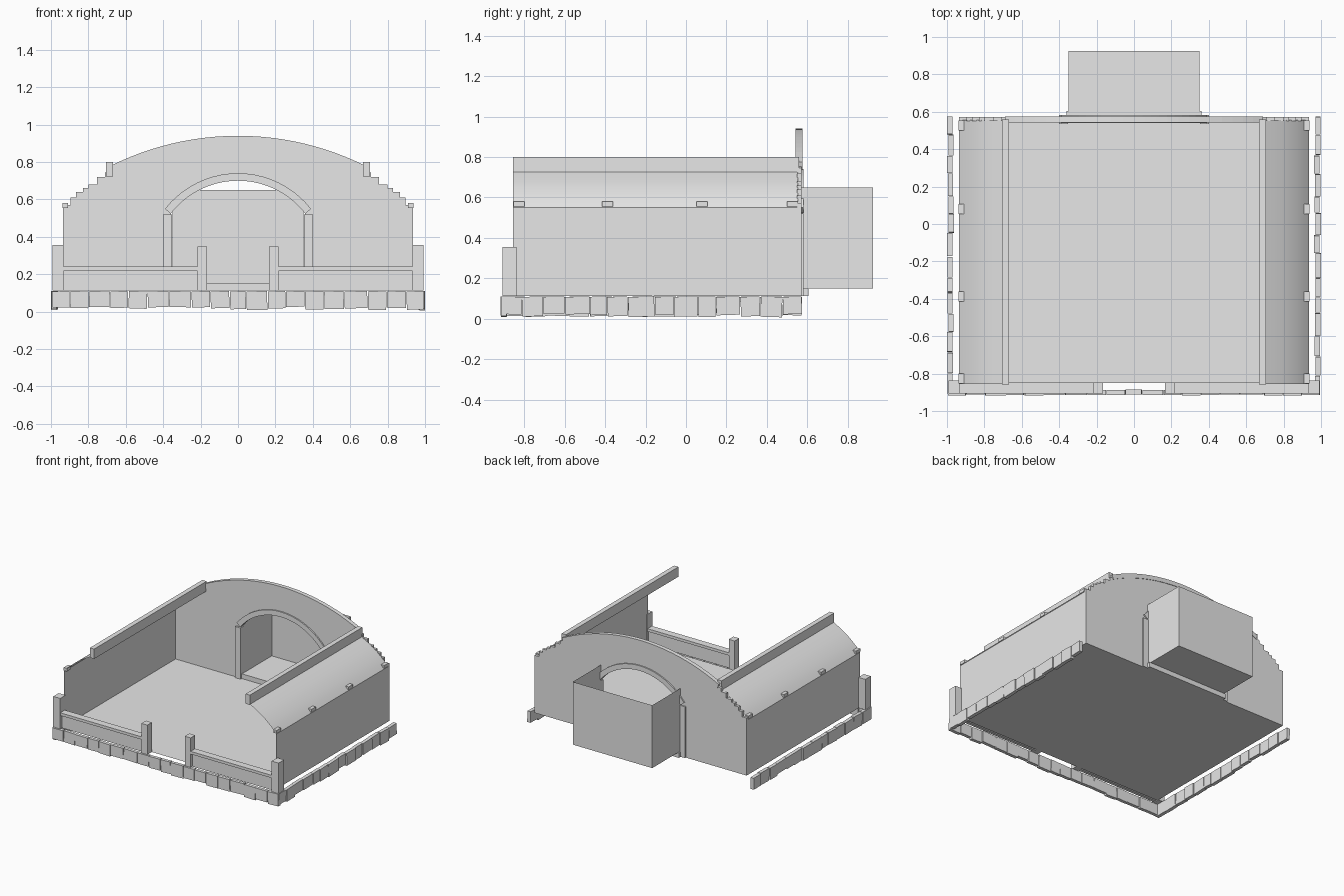
import bpy, bmesh, math, random
from mathutils import Matrix, Vector

if "Cube" in bpy.data.objects:
    bpy.data.objects.remove(bpy.data.objects["Cube"])

random.seed(4)
grey = bpy.data.materials.new("plain grey")
grey.diffuse_color = (0.8, 0.8, 0.8, 1)
grey.use_nodes = True
grey.node_tree.nodes["Principled BSDF"].inputs["Base Color"].default_value = grey.diffuse_color


def finish(name, bm, fix_normals=True):
    if fix_normals:
        bmesh.ops.recalc_face_normals(bm, faces=bm.faces)
    mesh = bpy.data.meshes.new(name)
    bm.to_mesh(mesh)
    bm.free()
    mesh.materials.append(grey)
    ob = bpy.data.objects.new(name, mesh)
    bpy.context.collection.objects.link(ob)
    return ob


def add_box(bm, x0, x1, y0, y1, z0, z1, tilt=None):
    m = Matrix.Translation(((x0 + x1) / 2, (y0 + y1) / 2, (z0 + z1) / 2))
    if tilt:
        m = m @ tilt
    m = m @ Matrix.Diagonal((x1 - x0, y1 - y0, z1 - z0, 1))
    return bmesh.ops.create_cube(bm, size=1, matrix=m)["verts"]


def box(name, *dims):
    bm = bmesh.new()
    add_box(bm, *dims)
    return finish(name, bm)


def prism(name, outline, y0, y1):
    """Extrude an x-z outline along y."""
    bm = bmesh.new()
    face = bm.faces.new([bm.verts.new((x, y0, z)) for x, z in outline])
    out = bmesh.ops.extrude_face_region(bm, geom=[face])
    for v in out["geom"]:
        if isinstance(v, bmesh.types.BMVert):
            v.co.y = y1
    return finish(name, bm)


def sheet(name, path, y0, y1):
    """Open sheet following an x-z path along y."""
    bm = bmesh.new()
    a = [bm.verts.new((x, y0, z)) for x, z in path]
    b = [bm.verts.new((x, y1, z)) for x, z in path]
    for i in range(len(path) - 1):
        bm.faces.new((a[i], a[i + 1], b[i + 1], b[i]))
    return finish(name, bm, False)


def arc(r, cz, half, n):
    """Points from left to right on an arc that spans +-half in x."""
    t = math.asin(half / r)
    return [(r * math.sin(-t + 2 * t * i / n), cz + r * math.cos(-t + 2 * t * i / n))
            for i in range(n + 1)]


# Floors and threshold
sheet("floor", [(0.935, 0.112), (-0.935, 0.112)], 0.56, -0.85)
sheet("alcove_floor", [(0.35, 0.15), (-0.35, 0.15)], 0.925, 0.57)
box("threshold", -0.36, 0.36, 0.55, 0.605, 0.112, 0.15)

# Alcove walls, open above
bm = bmesh.new()
ring = [(-0.35, 0.57), (-0.35, 0.925), (0.35, 0.925), (0.35, 0.57)]
low = [bm.verts.new((x, y, 0.15)) for x, y in ring]
top = [bm.verts.new((x, y, 0.65)) for x, y in ring]
for i in range(3):
    bm.faces.new((low[i + 1], low[i], top[i], top[i + 1]))
finish("alcove_walls", bm, False)

# Back wall with stepped shoulders and arched doorway
steps = [(0.935, 0.112), (0.935, 0.57), (0.895, 0.57), (0.895, 0.61), (0.865, 0.61),
         (0.865, 0.64), (0.83, 0.64), (0.83, 0.66), (0.80, 0.66), (0.80, 0.68),
         (0.755, 0.68), (0.755, 0.72), (0.71, 0.72), (0.71, 0.745)]
crown = arc(1.51, -0.595, 0.67, 24)
door = arc(0.465, 0.245, 0.36, 20)
outline = ([(-x, z) for x, z in steps] + crown + steps[::-1]
           + [(0.36, 0.112)] + door[::-1] + [(-0.36, 0.112)])
prism("back_wall", outline, 0.55, 0.572)

# Curved trims and door columns
prism("crown_trim", arc(1.527, -0.587, 0.69, 24) + arc(1.492, -0.587, 0.68, 24)[::-1],
      0.543, 0.576)
prism("door_arch", arc(0.495, 0.245, 0.39, 20) + arc(0.455, 0.245, 0.36, 20)[::-1],
      0.54, 0.582)
for side in (-1, 1):
    tag = "left" if side < 0 else "right"

    def sbox(name, a, b, *rest):
        x0, x1 = sorted((side * a, side * b))
        return box(tag + "_" + name, x0, x1, *rest)

    sbox("door_column", 0.353, 0.40, 0.535, 0.582, 0.112, 0.52)

    # Side wall, curved roof strip and roof beam
    wall = [(0.935, 0.112), (0.935, 0.55)]
    roof = [(0.935, 0.55), (0.905, 0.585), (0.87, 0.617), (0.83, 0.65),
            (0.79, 0.677), (0.745, 0.704), (0.69, 0.735)]
    ys = (-0.855, 0.555) if side > 0 else (0.555, -0.855)
    sheet(tag + "_wall", [(side * x, z) for x, z in wall], *ys)
    r = sheet(tag + "_roof", [(side * x, z) for x, z in roof], *ys)
    for p in r.data.polygons:
        p.use_smooth = True
    sbox("roof_beam", 0.667, 0.705, -0.857, 0.558, 0.722, 0.80)

    # Beam ends along the eaves
    for y in (-0.827, -0.388, 0.08, 0.527):
        sbox("eave_block", 0.91, 0.938, y - 0.027, y + 0.027, 0.555, 0.58)

    # Porch railing
    sbox("corner_post", 0.932, 0.993, -0.907, -0.838, 0.112, 0.355)
    sbox("gate_post", 0.165, 0.217, -0.905, -0.848, 0.112, 0.347)
    sbox("hand_rail", 0.21, 0.94, -0.905, -0.848, 0.218, 0.24)
    sbox("rail_panel", 0.215, 0.935, -0.885, -0.86, 0.112, 0.22)


# Uneven foundation stones along the front and both sides
def stone_row(name, start, end, place):
    bm = bmesh.new()
    n = round((end - start) / 0.106)
    pitch = (end - start) / n
    cuts = [start + i * pitch + (random.uniform(-0.015, 0.015) if 0 < i < n else 0)
            for i in range(n + 1)]
    for a, b in zip(cuts, cuts[1:]):
        low = random.uniform(0.008, 0.026)
        off = random.uniform(-0.004, 0.004)
        place(bm, a + 0.002, b - 0.002, off, low, random.uniform(-0.04, 0.04))
    finish(name, bm)


stone_row("front_stones", -0.995, 0.995, lambda bm, a, b, o, z, t: add_box(
    bm, a, b, -0.914 + o, -0.888 + o, z, 0.109, Matrix.Rotation(t, 4, "Y")))
for s, tag in ((-1, "left"), (1, "right")):
    stone_row(tag + "_stones", -0.91, 0.575, lambda bm, a, b, o, z, t: add_box(
        bm, s * 0.981 + o - 0.014, s * 0.981 + o + 0.014, a, b, z, 0.109,
        Matrix.Rotation(t, 4, "X")))
